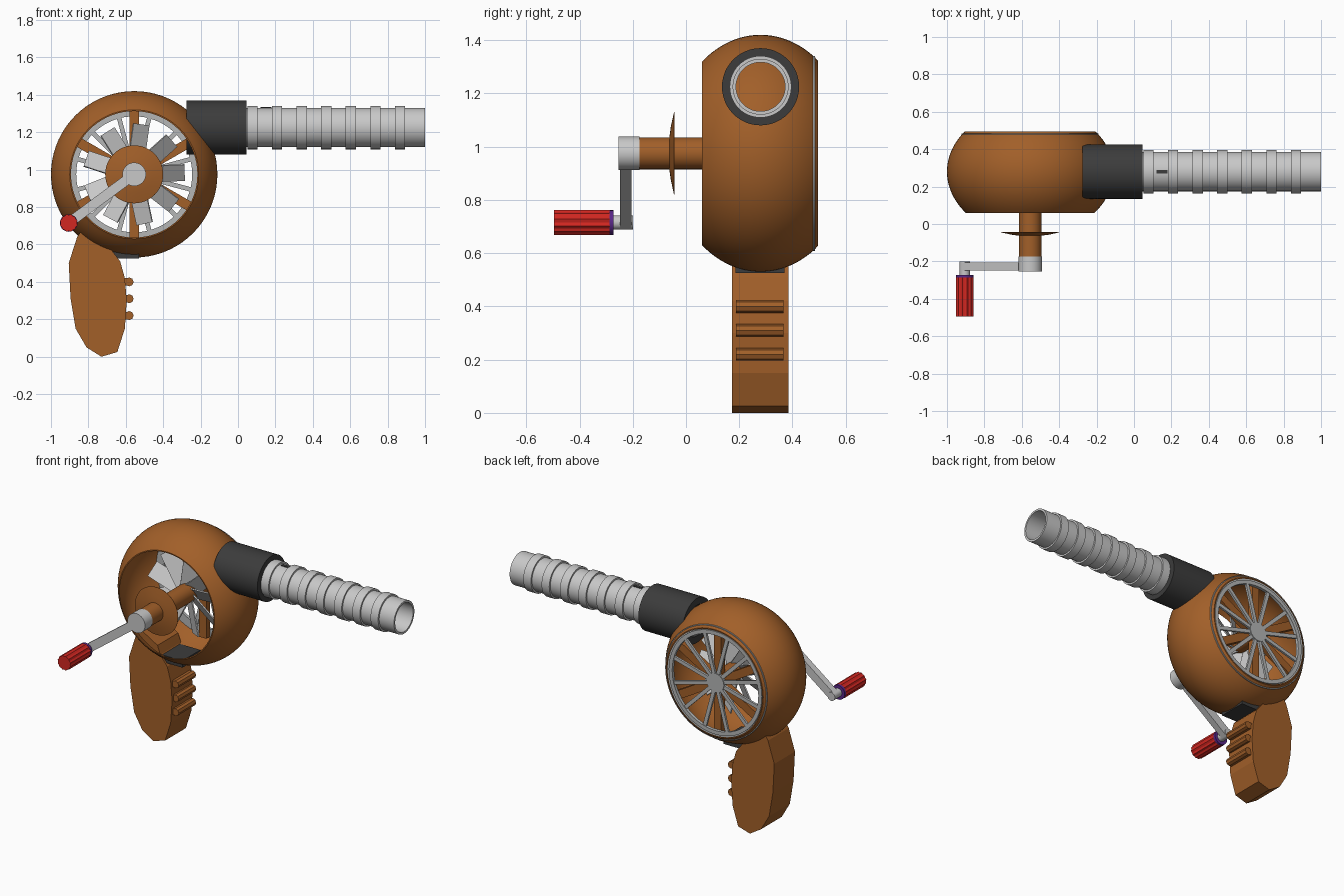
import bpy, bmesh, math
from mathutils import Vector, Matrix

if "Cube" in bpy.data.objects:
    bpy.data.objects.remove(bpy.data.objects["Cube"])


def mat(name, r, g, b):
    m = bpy.data.materials.new(name)
    m.diffuse_color = (r, g, b, 1)
    m.use_nodes = True
    m.node_tree.nodes["Principled BSDF"].inputs["Base Color"].default_value = m.diffuse_color
    return m


BROWN = mat("copper brown", 0.36, 0.115, 0.022)
LIGHT = mat("light grey", 0.58, 0.58, 0.58)
GREY = mat("mid grey", 0.46, 0.47, 0.47)
DARK = mat("charcoal", 0.045, 0.045, 0.045)
RED = mat("red", 0.65, 0.02, 0.015)
PURPLE = mat("purple", 0.10, 0.02, 0.25)

CX, CY, CZ = -0.555, 0.28, 0.975      # drum centre
TZ = 1.225                            # nozzle axis height


def finish(bm, name, material, smooth=False):
    bmesh.ops.remove_doubles(bm, verts=bm.verts, dist=1e-5)
    bmesh.ops.recalc_face_normals(bm, faces=bm.faces)
    me = bpy.data.meshes.new(name)
    bm.to_mesh(me)
    bm.free()
    me.materials.append(material)
    ob = bpy.data.objects.new(name, me)
    bpy.context.collection.objects.link(ob)
    if smooth:
        bpy.ops.object.select_all(action='DESELECT')
        ob.select_set(True)
        bpy.context.view_layer.objects.active = ob
        bpy.ops.object.shade_smooth_by_angle(angle=math.radians(35))
    return ob


def lathe(name, profile, material, axis='Y', centre=(CX, CZ), n=48, smooth=True):
    """Spin a closed (along, radius) profile round an axis parallel to X or Y."""
    bm = bmesh.new()
    rings = []
    for i in range(n):
        t = 2 * math.pi * i / n
        ring = []
        for a, r in profile:
            u, w = centre[0] + r * math.cos(t), centre[1] + r * math.sin(t)
            ring.append(bm.verts.new((u, a, w) if axis == 'Y' else (a, u, w)))
        rings.append(ring)
    m = len(profile)
    for i in range(n):
        p, q = rings[i], rings[(i + 1) % n]
        for j in range(m):
            k = (j + 1) % m
            if profile[j][1] == 0 and profile[k][1] == 0:
                continue
            bm.faces.new((p[j], p[k], q[k], q[j]))
    bmesh.ops.dissolve_degenerate(bm, dist=1e-6, edges=bm.edges)
    return finish(bm, name, material, smooth)


def rod(name, y0, y1, r, material, centre=(CX, CZ), n=32, smooth=True):
    return lathe(name, [(y0, 0), (y0, r), (y1, r), (y1, 0)], material, 'Y', centre, n, smooth)


def prism(name, pts, y0, y1, material):
    """Extrude an x-z outline along y."""
    bm = bmesh.new()
    f = bm.faces.new([bm.verts.new((x, y0, z)) for x, z in pts])
    ext = bmesh.ops.extrude_face_region(bm, geom=[f])
    bmesh.ops.translate(bm, vec=(0, y1 - y0, 0),
                        verts=[v for v in ext['geom'] if isinstance(v, bmesh.types.BMVert)])
    return finish(bm, name, material)


def add_box(bm, x0, x1, y0, y1, z0, z1, matrix=Matrix()):
    loc = Matrix.Translation(((x0 + x1) / 2, (y0 + y1) / 2, (z0 + z1) / 2))
    bmesh.ops.create_cube(bm, size=1, matrix=matrix @ loc @ Matrix.Diagonal(
        (x1 - x0, y1 - y0, z1 - z0, 1)))


def spin(deg, y=0):
    """Local +x becomes the radial direction round the drum axis."""
    return Matrix.Translation((CX, y, CZ)) @ Matrix.Rotation(-math.radians(deg), 4, 'Y')


# drum shell: squashed sphere open at front and back
outer = []
for i in range(25):
    d = -0.22 + 0.425 * i / 24
    outer.append((CY + d, 0.445 * math.sqrt(1 - (d / 0.348) ** 2)))
outer += [(0.495, 0.348)]
lathe("drum_shell", outer + [(y, r - 0.007) for y, r in reversed(outer)], BROWN, n=72)

# rear grille: rim, twelve bars, hub
lathe("grille_rim", [(0.472, 0.31), (0.472, 0.366), (0.484, 0.366), (0.484, 0.335),
                     (0.492, 0.335), (0.492, 0.31)], GREY, n=72)
bm = bmesh.new()
for i in range(12):
    add_box(bm, 0.03, 0.32, 0.474, 0.488, -0.012, 0.012, spin(15 + 30 * i))
finish(bm, "grille_bars", GREY)
rod("grille_hub", 0.47, 0.492, 0.062, GREY)

# six brown struts in front of the grille
bm = bmesh.new()
for i in range(6):
    add_box(bm, 0.03, 0.355, 0.43, 0.468, -0.026, 0.026, spin(30 + 60 * i))
finish(bm, "drum_struts", BROWN)

# nine pitched fan blades
bm = bmesh.new()
for i in range(9):
    m = spin(2 + 40 * i, 0.28) @ Matrix.Rotation(math.radians(35), 4, 'X')
    add_box(bm, 0.04, 0.27, -0.004, 0.004, -0.052, 0.052, m)
finish(bm, "fan_blades", LIGHT)

# axle, front dish and crank cap
rod("axle", -0.18, 0.472, 0.06, BROWN)
lathe("front_dish", [(-0.066, 0), (-0.064, 0.05), (-0.057, 0.1), (-0.045, 0.155),
                     (-0.043, 0.155), (-0.043, 0)], BROWN)
rod("crank_cap", -0.253, -0.175, 0.063, LIGHT)

# crank arm and grip
KX, KZ = -0.905, 0.715
d = Vector((KX - CX, 0, KZ - CZ))
bm = bmesh.new()
add_box(bm, 0, d.length, -0.248, -0.205, -0.027, 0.027,
        spin(math.degrees(math.atan2(d.z, d.x))))
finish(bm, "crank_arm", LIGHT)
rod("crank_pin", -0.275, -0.2, 0.027, LIGHT, (KX, KZ), 20)
rod("grip_collar", -0.287, -0.272, 0.047, PURPLE, (KX, KZ), 20)
pts = []
for i in range(24):
    t = math.pi * i / 12
    r = 0.048 if i % 2 else 0.043
    pts.append((KX + r * math.cos(t), KZ + r * math.sin(t)))
prism("crank_grip", pts, -0.495, -0.286, RED)

# nozzle socket (open tube)
lathe("nozzle_socket", [(-0.275, 0.1), (-0.275, 0.145), (0.045, 0.145), (0.045, 0.1)],
      DARK, 'X', (CY, TZ))

# ribbed nozzle tube
prof = [(0.0, 0.105)]
for i in range(7):
    a = 0.05 + 0.1315 * i
    prof += [(a, 0.105), (a, 0.116), (a + 0.055, 0.116), (a + 0.055, 0.105)]
prof += [(1.0, 0.105), (1.0, 0.092), (0.0, 0.092)]
lathe("nozzle_tube", prof, LIGHT, 'X', (CY, TZ))
bm = bmesh.new()
add_box(bm, 0.12, 0.178, CY - 0.01, CY + 0.01, TZ + 0.1, TZ + 0.109)
finish(bm, "nozzle_slot", DARK)

# pistol handle with three finger ridges
prism("handle", [(-0.82, 0.70), (-0.86, 0.64), (-0.905, 0.50), (-0.895, 0.31), (-0.868, 0.15),
                 (-0.81, 0.05), (-0.73, 0.0), (-0.645, 0.025), (-0.605, 0.15), (-0.595, 0.3),
                 (-0.605, 0.42), (-0.63, 0.51), (-0.68, 0.575), (-0.70, 0.63)],
      0.172, 0.385, BROWN)
for i in range(3):
    rod("finger_ridge_%d" % (i + 1), 0.188, 0.367, 0.024, BROWN,
        (-0.582, 0.22 + 0.09 * i), 8, False)
    bm = bmesh.new()
    add_box(bm, -0.63, -0.582, 0.188, 0.367, 0.2 + 0.09 * i, 0.24 + 0.09 * i)
    finish(bm, "ridge_base_%d" % (i + 1), BROWN)

# dark plate under the drum
bm = bmesh.new()
add_box(bm, -0.68, -0.53, 0.185, 0.37, 0.525, 0.57)
finish(bm, "trigger_plate", DARK)
